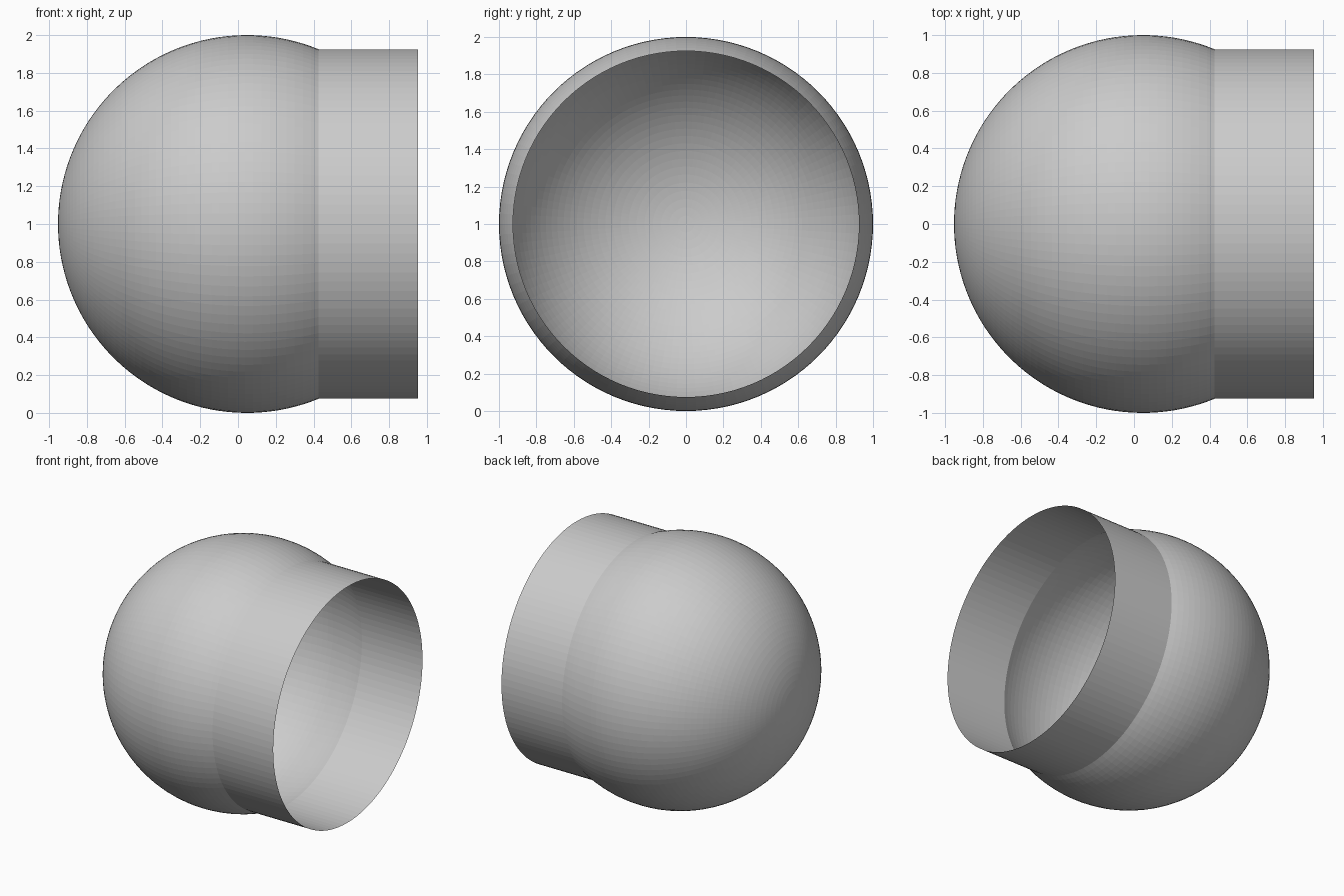
import bpy, bmesh, math
from mathutils import Vector

if "Cube" in bpy.data.objects:
    bpy.data.objects.remove(bpy.data.objects["Cube"])

CX, CZ = 0.047, 1.0      # sphere centre
R, NECK_R = 1.0, 0.925   # sphere and neck radii
END_X = 0.953            # open rim of the neck
SIDES, ARC, NECK = 112, 44, 10

# Profile from the closed pole to the neck seam, then along the neck
seam = math.pi - math.asin(NECK_R)
seam_x = CX - R * math.cos(seam)
profile = [(CX - R * math.cos(seam * i / ARC), R * math.sin(seam * i / ARC))
           for i in range(ARC + 1)]
profile += [(seam_x + (END_X - seam_x) * i / NECK, NECK_R) for i in range(1, NECK + 1)]

# Thin open shell spun around the horizontal axis
bm = bmesh.new()
verts = [bm.verts.new((x, 0, CZ + r)) for x, r in profile]
edges = [bm.edges.new(pair) for pair in zip(verts, verts[1:])]
bmesh.ops.spin(bm, geom=verts + edges, cent=Vector((0, 0, CZ)), axis=(1, 0, 0),
               angle=math.tau, steps=SIDES, use_merge=True)
bmesh.ops.remove_doubles(bm, verts=bm.verts, dist=1e-4)
bmesh.ops.recalc_face_normals(bm, faces=bm.faces)

# Make sure the shell faces outward at the closed pole
bm.faces.ensure_lookup_table()
pole = min(bm.faces, key=lambda f: f.calc_center_median().x)
if pole.normal.x > 0:
    bmesh.ops.reverse_faces(bm, faces=bm.faces)

mesh = bpy.data.meshes.new("round_shell_with_neck")
bm.to_mesh(mesh)
bm.free()
bpy.context.collection.objects.link(bpy.data.objects.new("round_shell_with_neck", mesh))
